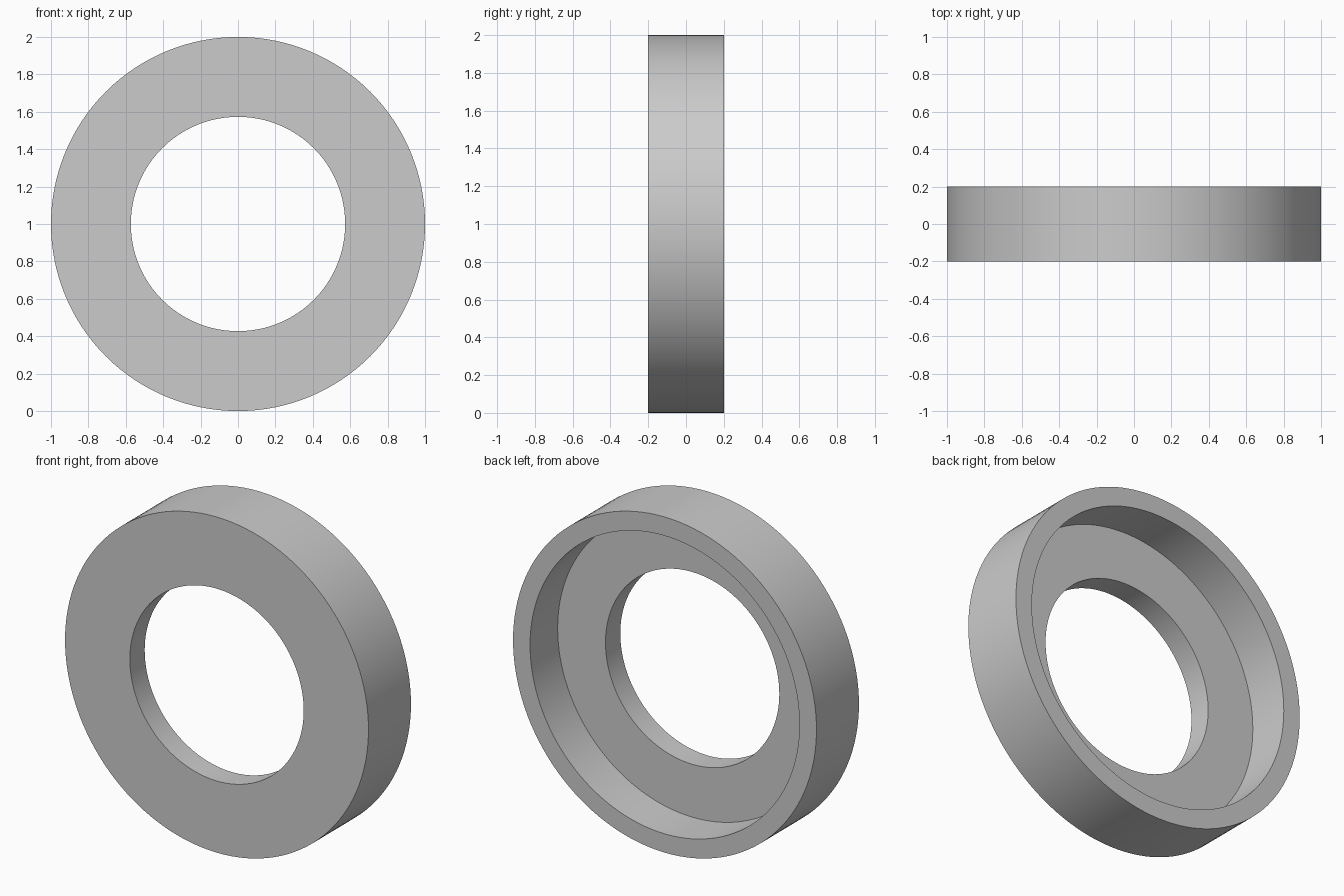
import bpy
import math
from mathutils import Matrix

SEGMENTS = 128

cube = bpy.data.objects.get("Cube")
if cube:
    bpy.data.objects.remove(cube, do_unlink=True)

# Plain grey material
grey = bpy.data.materials.new("light_grey")
grey.use_nodes = True
colour = (0.6, 0.6, 0.6, 1.0)
grey.diffuse_color = colour
grey.node_tree.nodes["Principled BSDF"].inputs["Base Color"].default_value = colour


def lathe(name, profile):
    """Spin a closed (radius, y) profile around the y axis."""
    n = len(profile)
    verts, faces = [], []
    for i in range(SEGMENTS):
        a = 2 * math.pi * i / SEGMENTS
        verts += [(r * math.cos(a), y, r * math.sin(a)) for r, y in profile]
        j = (i + 1) % SEGMENTS
        for k in range(n):
            m = (k + 1) % n
            faces.append((i * n + k, i * n + m, j * n + m, j * n + k))
    mesh = bpy.data.meshes.new(name)
    mesh.from_pydata(verts, [], faces)
    mesh.materials.append(grey)
    obj = bpy.data.objects.new(name, mesh)
    bpy.context.collection.objects.link(obj)
    return obj


# Ring with a flat front flange and a recess open to the back
ring = lathe("recessed_ring", [
    (0.573, -0.2), (1.0, -0.2),    # front face
    (1.0, 0.2), (0.888, 0.2),      # outer wall and back rim
    (0.888, -0.06), (0.573, -0.06) # recess wall and floor
])
ring.data.transform(Matrix.Translation((0, 0, 1)))

# Consistent outward normals, smooth walls with sharp rims
bpy.ops.object.select_all(action='DESELECT')
ring.select_set(True)
bpy.context.view_layer.objects.active = ring
bpy.ops.object.mode_set(mode='EDIT')
bpy.ops.mesh.select_all(action='SELECT')
bpy.ops.mesh.normals_make_consistent(inside=False)
bpy.ops.object.mode_set(mode='OBJECT')
bpy.ops.object.shade_smooth_by_angle(angle=math.radians(30))
